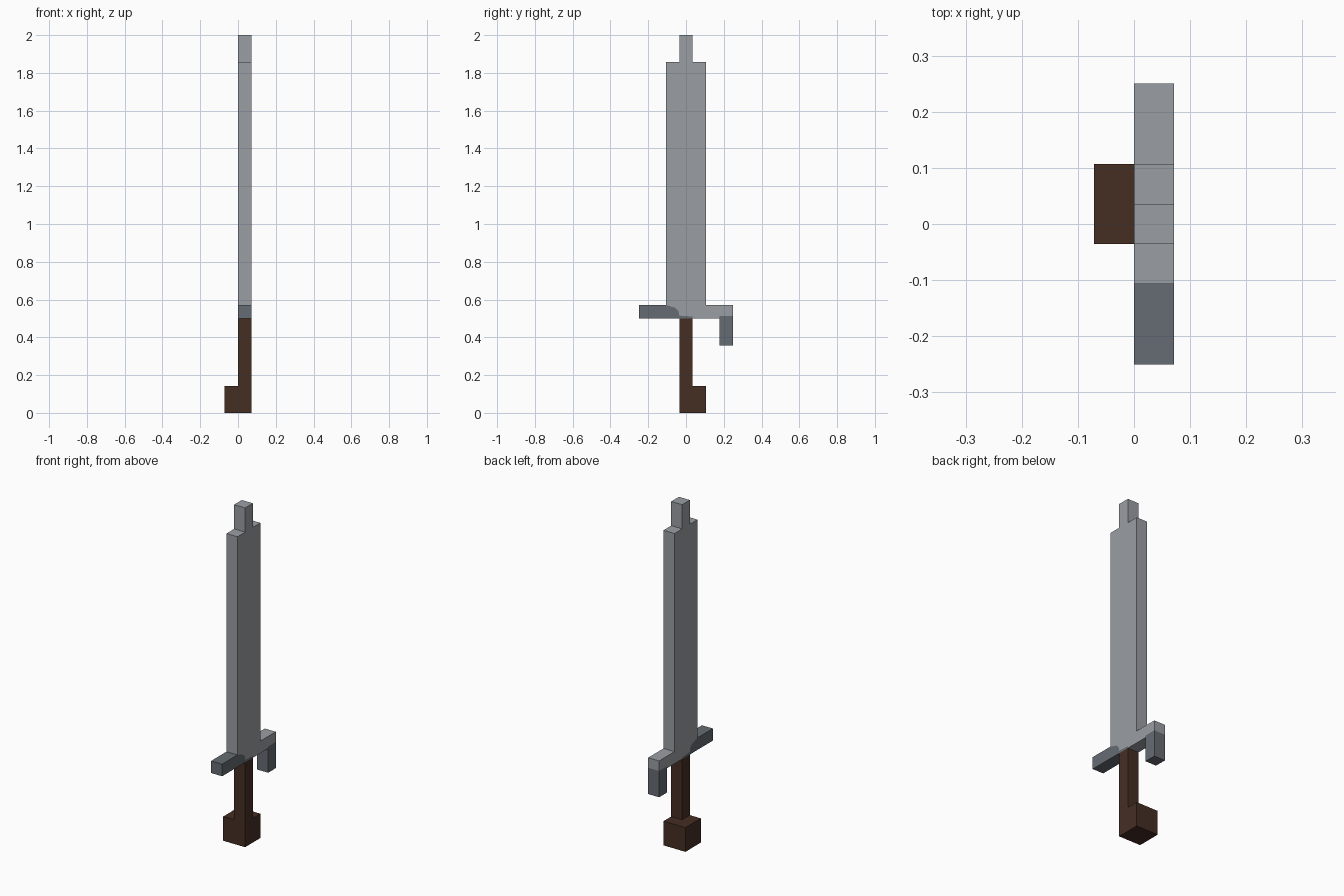
import bpy

if "Cube" in bpy.data.objects:
    bpy.data.objects.remove(bpy.data.objects["Cube"])

U = 1 / 14          # one block of the design
H = U / 2
B = 1.5 * U         # blade half width
G = 3.5 * U         # guard half width


def srgb(c):
    c /= 255
    return c / 12.92 if c <= 0.04045 else ((c + 0.055) / 1.055) ** 2.4


def material(name, *rgb):
    m = bpy.data.materials.new(name)
    m.diffuse_color = (*[srgb(c) for c in rgb], 1)
    m.use_nodes = True
    m.node_tree.nodes["Principled BSDF"].inputs["Base Color"].default_value = m.diffuse_color
    return m


steel = material("light steel", 154, 158, 164)
dark = material("dark steel", 102, 108, 115)
wood = material("dark brown wood", 69, 46, 36)


def prism(name, profile, mat, x0=0.0, x1=U, open_edges=()):
    """Extrude a counter-clockwise (y, z) profile along x, leaving joined edges open."""
    n = len(profile)
    verts = [(x, y, z) for x in (x0, x1) for y, z in profile]
    faces = [list(range(n))[::-1], list(range(n, 2 * n))]
    for i in range(n):
        if i not in open_edges:
            j = (i + 1) % n
            faces.append([i, j, n + j, n + i])
    mesh = bpy.data.meshes.new(name)
    mesh.from_pydata(verts, [], faces)
    mesh.materials.append(mat)
    obj = bpy.data.objects.new(name, mesh)
    bpy.context.collection.objects.link(obj)
    return obj


def rect(y0, y1, z0, z1):
    return [(y0, z0), (y1, z0), (y1, z1), (y0, z1)]


# Handle
prism("pommel", rect(-H, B, 0, 2 * U), wood, -U, U)
prism("grip", rect(-H, H, 2 * U, 7 * U), wood, open_edges=(0, 2))

# Irregular line where the dark guard meets the light blade
seam = [(-B, 8 * U), (-0.06, 0.557), (-0.04, 0.54), (-H, 0.515), (H, 0.51)]

# Blade with tip and the light half of the guard
blade = [(H, 0.5), (G - U, 0.5), (G - U, 0.512), (G, 0.512), (G, 8 * U),
         (B, 8 * U), (B, 26 * U), (H, 26 * U), (H, 2), (-H, 2),
         (-H, 26 * U), (-B, 26 * U)] + seam
prism("blade", blade, steel, open_edges=(1, 2, 12, 13, 14, 15, 16))

# Dark half of the guard and the hook under the light half
guard = [(-G, 0.5), (H, 0.5)] + seam[::-1] + [(-G, 8 * U)]
prism("guard", guard, dark, open_edges=(1, 2, 3, 4, 5))
prism("guard_hook", rect(G - U, G, 5 * U, 0.512), dark, open_edges=(2,))
